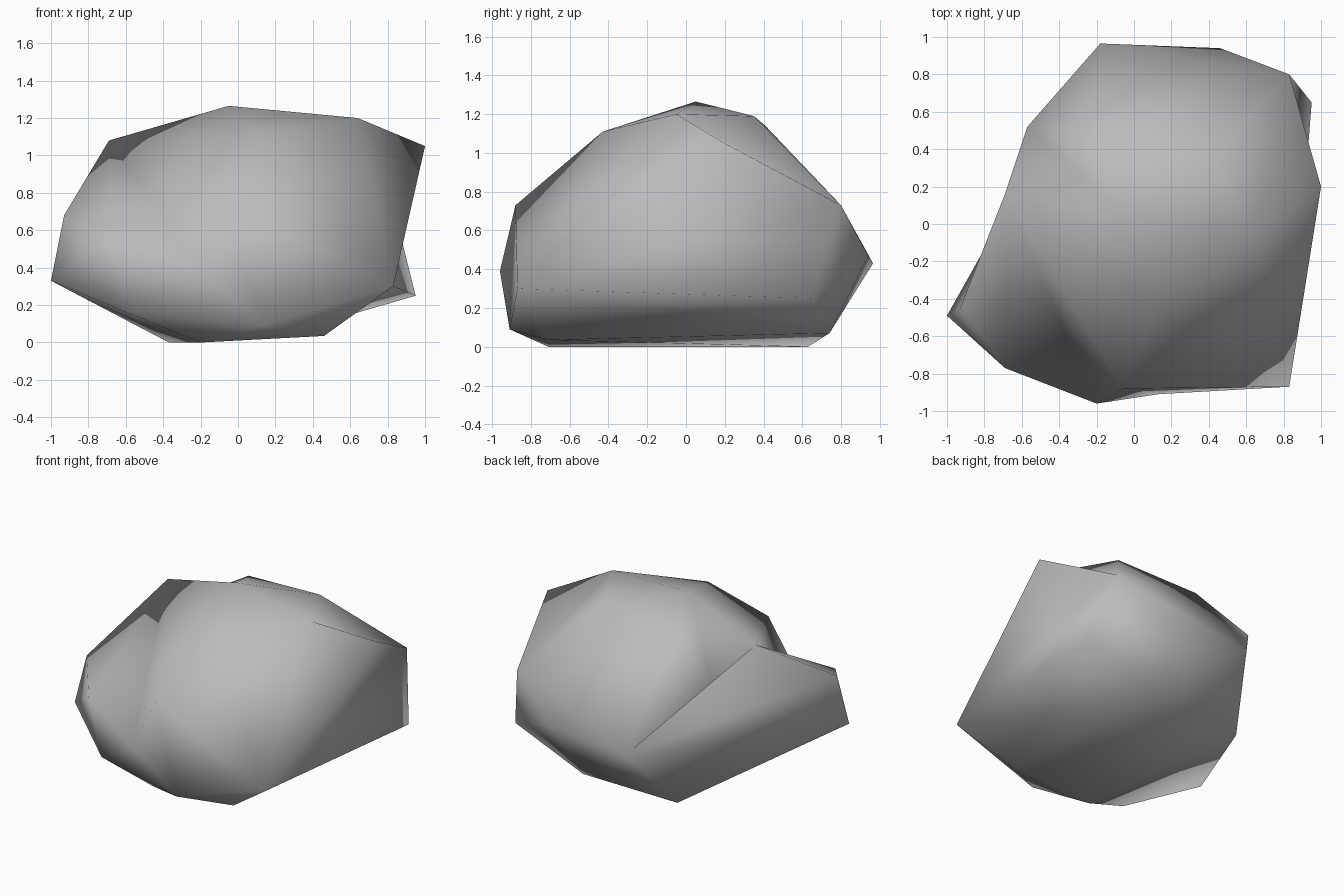
import bpy
import bmesh

default_cube = bpy.data.objects.get("Cube")
if default_cube:
    bpy.data.objects.remove(default_cube, do_unlink=True)

# Corners of the stone, from the crown down to the foot
CORNERS = {
    "peak": (-.05, .05, 1.265),
    "crown_left": (.64, -.05, 1.2),
    "crown_far_left": (1, .2, 1.05),
    "crown_back_left": (.43, .35, 1.19),
    "crown_back": (-.2, .41, 1.14),
    "crown_right": (-.69, .16, 1.08),
    "crown_front": (.12, -.43, 1.11),
    "shoulder_front": (-.06, -.88, .73),
    "shoulder_back_left": (.83, .8, .73),
    "shoulder_back_right": (-.57, .52, .9),
    "shoulder_right": (-.93, -.45, .68),
    "shoulder_front_right": (-.69, -.77, .55),
    "waist_front": (-.2, -.96, .39),
    "waist_front_left": (.83, -.87, .3),
    "waist_left": (.95, .65, .25),
    "waist_back_left": (.46, .94, .47),
    "waist_back": (-.18, .965, .43),
    "waist_right": (-1, -.49, .33),
    "foot_front": (.13, -.91, .09),
    "foot_front_right": (-.57, -.79, .15),
    "foot_front_left": (.46, -.71, .035),
    "ground_front": (-.2, -.71, 0),
    "ground_back": (-.37, .63, 0),
    "foot_back_left": (.33, .74, .07),
}

# Dents: a hub corner and the chain of corners its new facets fan out to
DENTS = [
    ("waist_front_left",
     ["crown_far_left", "shoulder_back_left", "waist_left"]),
    ("waist_front_left",
     ["waist_left", "foot_back_left", "foot_front_left"]),
    ("crown_left",
     ["crown_back_left", "shoulder_back_left", "crown_far_left"]),
    ("crown_right",
     ["crown_front", "shoulder_front", "waist_front",
      "shoulder_front_right", "shoulder_right"]),
    ("shoulder_front",
     ["waist_front", "foot_front", "waist_front_left"]),
    ("peak",
     ["crown_right", "shoulder_back_right", "crown_back"]),
    ("waist_back",
     ["shoulder_back_right", "crown_right", "shoulder_right",
      "waist_right", "ground_back"]),
]


def make_material(name, color):
    material = bpy.data.materials.new(name)
    material.use_nodes = True
    material.diffuse_color = color
    shader = material.node_tree.nodes["Principled BSDF"]
    shader.inputs["Base Color"].default_value = color
    shader.inputs["Roughness"].default_value = .9
    return material


def carve_dent(bm, hub, chain):
    """Swap the outer facets between these corners for a fan sunk inward."""
    region = {hub, *chain}
    outer = [face for face in bm.faces if region.issuperset(face.verts)]
    bmesh.ops.delete(bm, geom=outer, context="FACES_KEEP_BOUNDARY")
    for start, end in zip(chain, chain[1:]):
        bm.faces.new((hub, start, end))


def make_boulder(name, material):
    """Wrap the corners in a convex hull, then carve the dents."""
    bm = bmesh.new()
    corner = {key: bm.verts.new(place) for key, place in CORNERS.items()}
    bmesh.ops.convex_hull(bm, input=bm.verts[:])
    bmesh.ops.triangulate(bm, faces=bm.faces[:])
    for hub, chain in DENTS:
        carve_dent(bm, corner[hub], [corner[key] for key in chain])
    # Drop any edge left without a facet
    loose = [edge for edge in bm.edges if not edge.link_faces]
    bmesh.ops.delete(bm, geom=loose, context="EDGES")
    bmesh.ops.recalc_face_normals(bm, faces=bm.faces[:])
    for face in bm.faces:
        face.smooth = True
    mesh = bpy.data.meshes.new(name)
    bm.to_mesh(mesh)
    bm.free()
    mesh.materials.append(material)
    boulder = bpy.data.objects.new(name, mesh)
    bpy.context.collection.objects.link(boulder)
    return boulder


stone_grey = make_material("stone grey", (.5, .5, .5, 1))
make_boulder("boulder", stone_grey)
